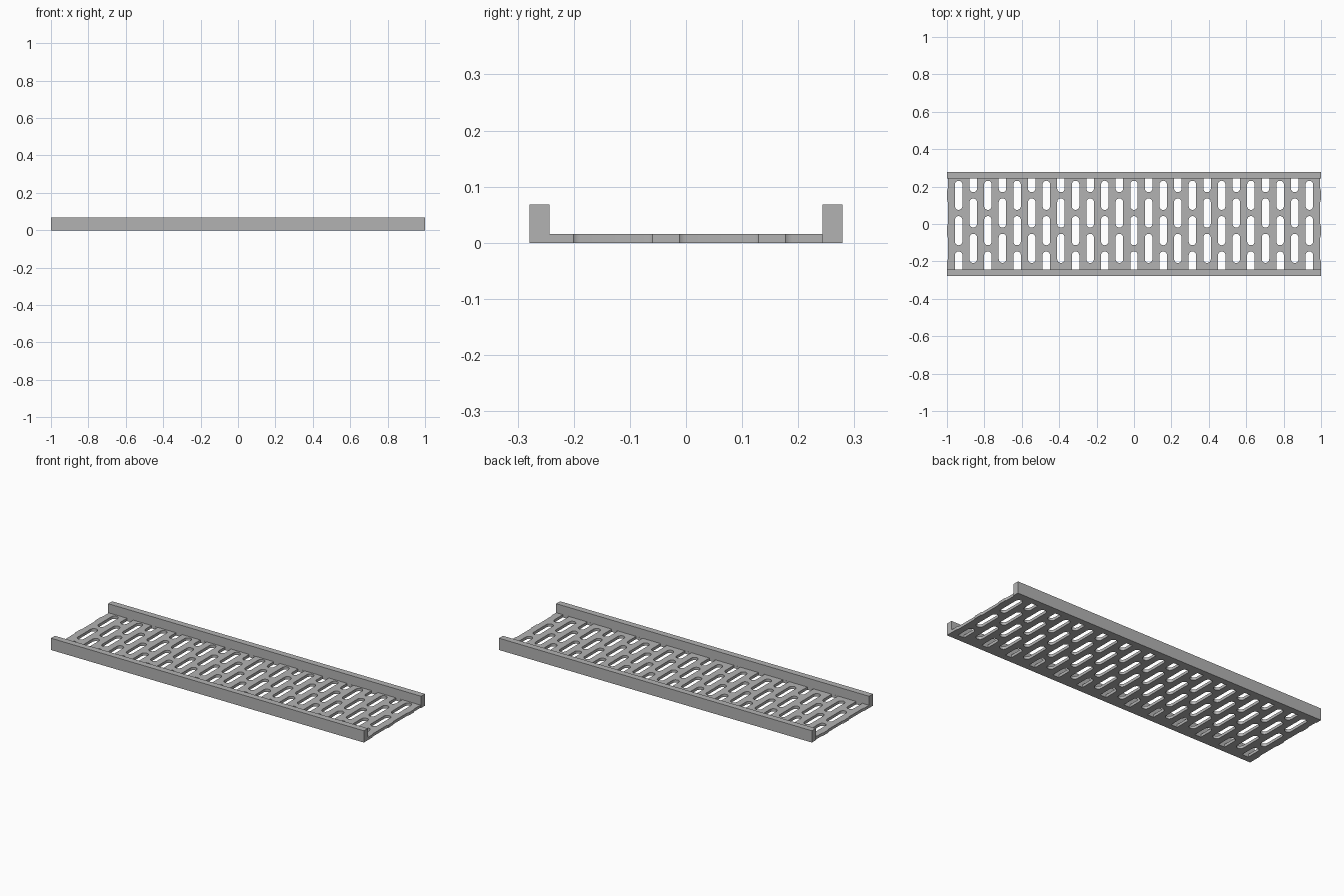
import bpy, bmesh, math

cube = bpy.data.objects.get("Cube")
if cube:
    bpy.data.objects.remove(cube, do_unlink=True)

HALF_Y, INNER_Y = 0.279, 0.243      # outer and inner faces of the side rails
RAIL_Z, PLATE_Z = 0.068, 0.016
STEP_X, STEP_Y = 0.15625, 0.189     # slot spacing
SLOT_R, SLOT_HALF = 0.02, 0.078

steel = bpy.data.materials.new("grey_steel")
steel.use_nodes = True
steel.diffuse_color = (0.45, 0.45, 0.45, 1)
steel.node_tree.nodes["Principled BSDF"].inputs["Base Color"].default_value = steel.diffuse_color


def extrude(bm, points, offset):
    """Make a closed prism from a flat outline."""
    face = bm.faces.new([bm.verts.new(p) for p in points])
    new = bmesh.ops.extrude_face_region(bm, geom=[face])["geom"]
    bmesh.ops.translate(bm, vec=offset, verts=[v for v in new if isinstance(v, bmesh.types.BMVert)])


def finish(bm, name):
    bmesh.ops.recalc_face_normals(bm, faces=bm.faces[:])
    mesh = bpy.data.meshes.new(name)
    bm.to_mesh(mesh)
    bm.free()
    mesh.materials.append(steel)
    obj = bpy.data.objects.new(name, mesh)
    bpy.context.collection.objects.link(obj)
    return obj


def slot_outline(x, y, segments=12):
    """Rounded slot, cut off square where it meets a rail."""
    limit = INNER_Y - 0.0003
    straight = SLOT_HALF - SLOT_R
    points = []
    for side in (1, -1):
        end = y + side * straight
        if abs(y + side * SLOT_HALF) > limit:
            points += [(x + side * SLOT_R, side * limit), (x - side * SLOT_R, side * limit)]
            continue
        for i in range(segments + 1):
            a = math.pi * i / segments
            points.append((x + side * SLOT_R * math.cos(a), end + side * SLOT_R * math.sin(a)))
    return [(px, py, -0.02) for px, py in points]


# Channel: flat tray with a rail along each long side
half = [(HALF_Y, 0), (HALF_Y, RAIL_Z), (INNER_Y, RAIL_Z), (INNER_Y, PLATE_Z)]
section = half + [(-y, z) for y, z in reversed(half)]
bm = bmesh.new()
extrude(bm, [(-1, y, z) for y, z in section], (2, 0, 0))
tray = finish(bm, "slotted_tray")

# Staggered slots; the outermost columns only nick the ends
bm = bmesh.new()
for col in range(-13, 14):
    first = 0.0588 if col % 2 else -0.0357
    rows = (-1, 0, 1)
    for row in rows:
        extrude(bm, slot_outline(col * STEP_X / 2, first + row * STEP_Y), (0, 0, 0.06))
cutter = finish(bm, "slot_cutter")
cutter.hide_render = True

cut = tray.modifiers.new("slots", "BOOLEAN")
cut.operation = "DIFFERENCE"
cut.solver = "EXACT"
cut.object = cutter
bpy.ops.object.select_all(action="DESELECT")
tray.select_set(True)
bpy.context.view_layer.objects.active = tray
bpy.ops.object.modifier_apply(modifier=cut.name)
bpy.data.objects.remove(cutter, do_unlink=True)
bpy.ops.object.shade_smooth_by_angle(angle=math.radians(30))
